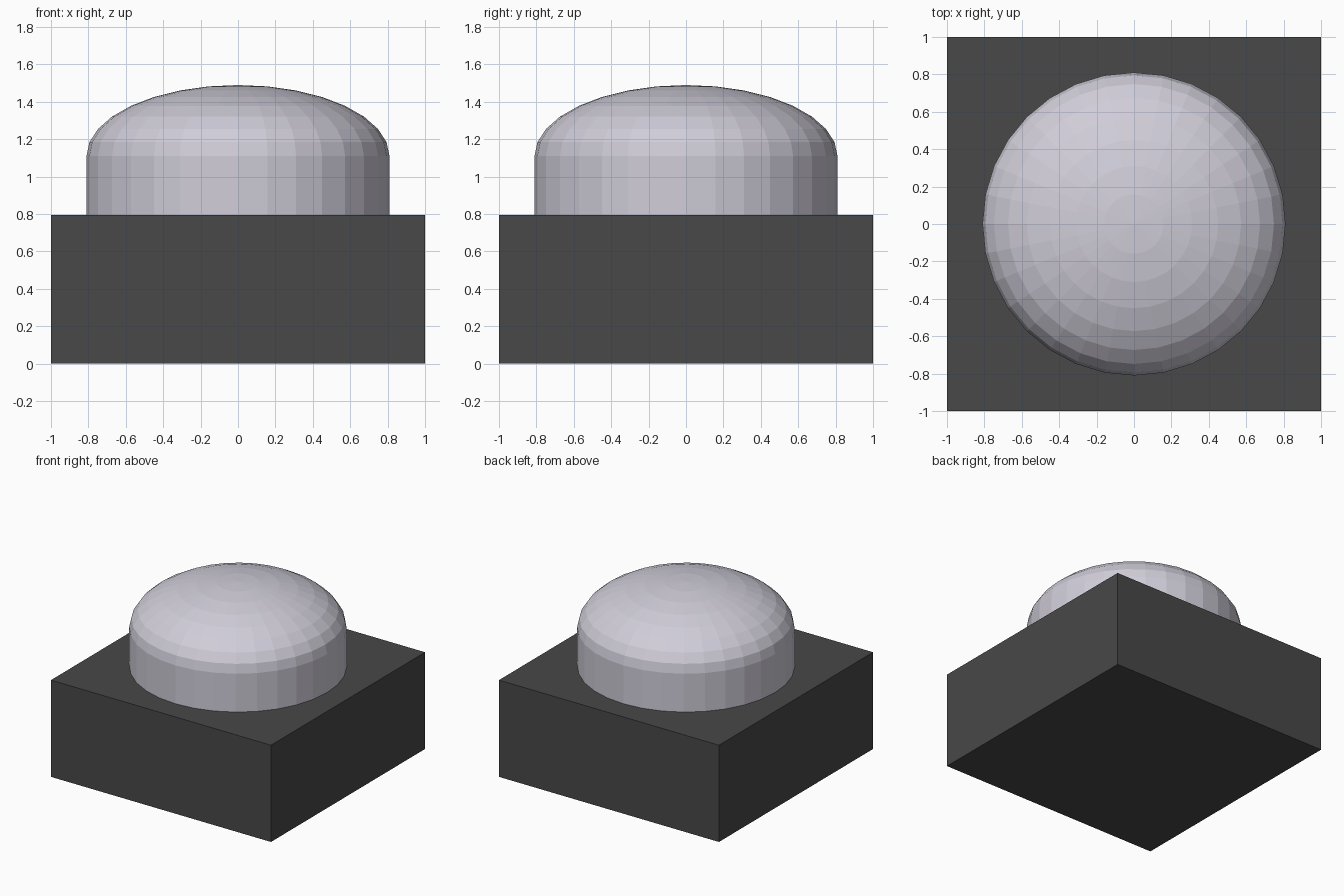
import bpy
import bmesh
from math import sin, cos, pi
from mathutils import Matrix, Vector

cube = bpy.data.objects.get("Cube")
if cube:
    bpy.data.objects.remove(cube, do_unlink=True)


def material(name, rgb):
    mat = bpy.data.materials.new(name)
    mat.use_nodes = True
    mat.diffuse_color = (*rgb, 1)
    mat.node_tree.nodes["Principled BSDF"].inputs["Base Color"].default_value = (*rgb, 1)
    return mat


def add_object(name, bm, mat):
    bmesh.ops.recalc_face_normals(bm, faces=bm.faces)
    mesh = bpy.data.meshes.new(name)
    bm.to_mesh(mesh)
    bm.free()
    mesh.materials.append(mat)
    obj = bpy.data.objects.new(name, mesh)
    bpy.context.collection.objects.link(obj)
    return obj


BASE_TOP, RIM, TOP = 0.795, 1.11, 1.49
RADIUS, SIDES, RINGS = 0.81, 32, 8

# Square base block
bm = bmesh.new()
bmesh.ops.create_cube(bm, size=1, matrix=Matrix.Translation((0, 0, BASE_TOP / 2))
                      @ Matrix.Diagonal((2, 2, BASE_TOP, 1)))
add_object("base_block", bm, material("dark grey", (0.065, 0.065, 0.065)))

# Round button: straight collar and flattened dome, faceted
profile = [Vector((0, 0, BASE_TOP)), Vector((RADIUS, 0, BASE_TOP))]
for i in range(RINGS + 1):
    a = pi / 2 * i / RINGS
    profile.append(Vector((RADIUS * cos(a), 0, RIM + (TOP - RIM) * sin(a))))

bm = bmesh.new()
verts = [bm.verts.new(p) for p in profile]
edges = [bm.edges.new(pair) for pair in zip(verts, verts[1:])]
bmesh.ops.spin(bm, geom=verts + edges, cent=(0, 0, 0), axis=(0, 0, 1),
               angle=2 * pi, steps=SIDES)
bmesh.ops.remove_doubles(bm, verts=bm.verts, dist=0.001)
add_object("dome_button", bm, material("pale lilac grey", (0.63, 0.61, 0.69)))
